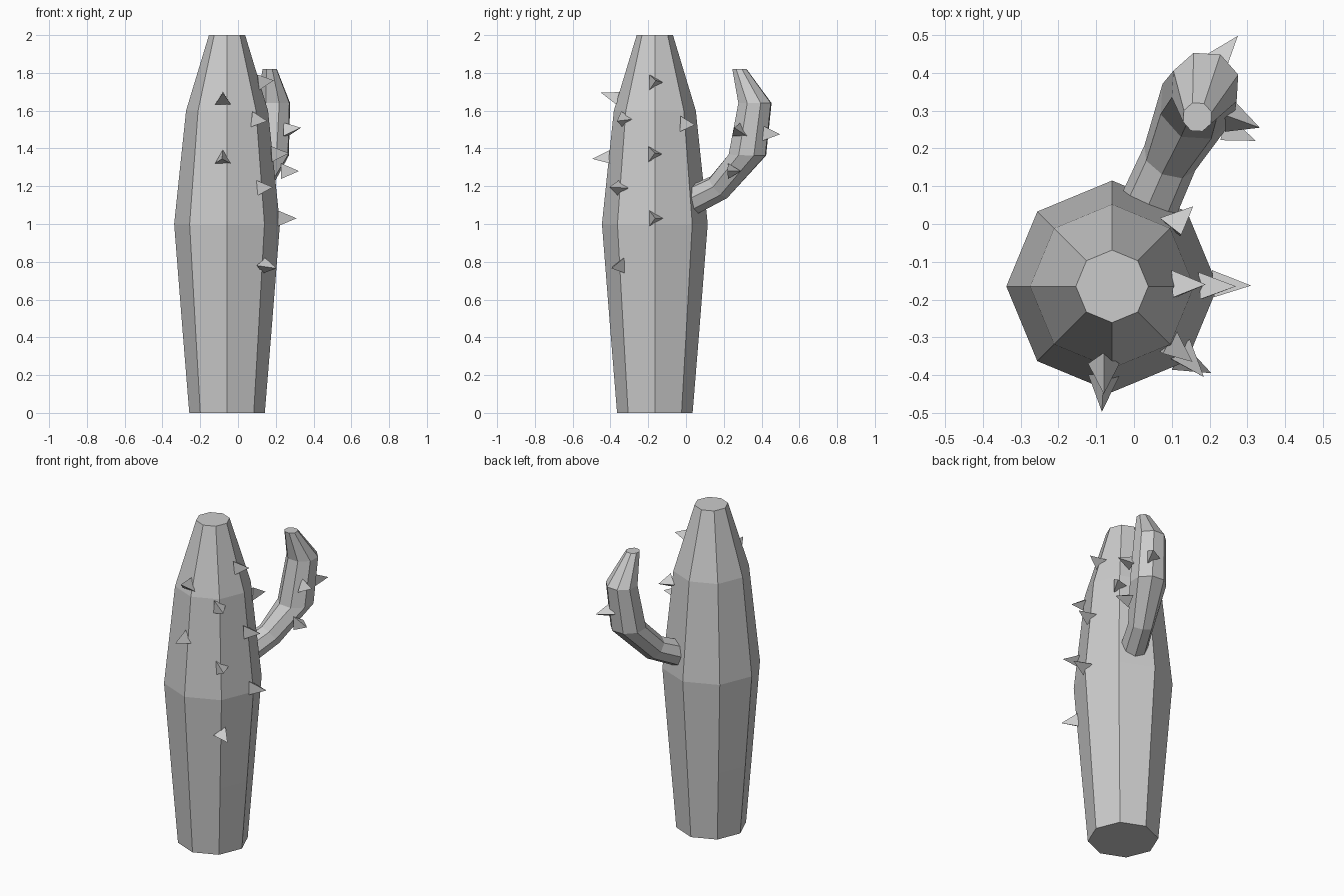
import bpy, bmesh, math
from mathutils import Vector

if "Cube" in bpy.data.objects:
    bpy.data.objects.remove(bpy.data.objects["Cube"])


def finish(name, bm):
    bmesh.ops.recalc_face_normals(bm, faces=bm.faces[:])
    me = bpy.data.meshes.new(name)
    bm.to_mesh(me)
    bm.free()
    ob = bpy.data.objects.new(name, me)
    bpy.context.collection.objects.link(ob)
    return ob


def frame(axis):
    # two directions perpendicular to the axis; the first one is horizontal
    n = Vector(axis).normalized()
    u = Vector((-n.y, n.x, 0))
    u = u.normalized() if u.length > 1e-4 else Vector((1, 0, 0))
    return u, n.cross(u)


def loft(name, rings, sides=8):
    # rings: (centre, radius, first direction, second direction)
    bm = bmesh.new()
    loops = []
    for c, r, u, v in rings:
        angles = [2 * math.pi * i / sides for i in range(sides)]
        loops.append([bm.verts.new(Vector(c) + r * (math.cos(a) * u + math.sin(a) * v))
                      for a in angles])
    for a, b in zip(loops, loops[1:]):
        for i in range(sides):
            j = (i + 1) % sides
            bm.faces.new((a[i], a[j], b[j], b[i]))
    bm.faces.new(loops[0])
    bm.faces.new(loops[-1])
    return finish(name, bm)


# Trunk
X, Y = Vector((1, 0, 0)), Vector((0, 1, 0))
profile = [(0, 0.2), (0.43, 0.235), (1.0, 0.28), (1.6, 0.217), (2.0, 0.096)]
loft("trunk", [((-0.058, -0.165, z), r, X, Y) for z, r in profile])

# Curved arm: centre, radius, tilt of the ring's axis above horizontal
heading = math.radians(64)
side = Vector((-math.sin(heading), math.cos(heading), 0))
arm = [((0.037, 0.045, 1.13), 0.078, 15),
       ((0.095, 0.175, 1.195), 0.075, 40),
       ((0.17, 0.325, 1.365), 0.105, 88),
       ((0.188, 0.365, 1.64), 0.093, 90),
       ((0.168, 0.283, 1.82), 0.04, 90)]
rings = []
for c, r, tilt in arm:
    t = math.radians(tilt)
    n = Vector((math.cos(heading) * math.cos(t), math.sin(heading) * math.cos(t), math.sin(t)))
    rings.append((c, r, side, n.cross(side)))
loft("arm", rings)

# Three-sided spikes: base centre, tip, roll in degrees
spikes = [
    ((-0.08, -0.36, 1.655), (-0.08, -0.45, 1.695), 90),
    ((-0.08, -0.40, 1.345), (-0.085, -0.497, 1.345), 90),
    ((0.085, -0.32, 1.555), (0.155, -0.365, 1.545), 0),
    ((0.115, -0.34, 1.19), (0.185, -0.405, 1.195), 0),
    ((0.125, -0.345, 0.78), (0.205, -0.395, 0.765), 180),
    ((0.105, -0.17, 1.75), (0.19, -0.16, 1.76), 0),
    ((0.175, -0.175, 1.37), (0.27, -0.165, 1.375), 0),
    ((0.21, -0.17, 1.03), (0.31, -0.163, 1.03), 0),
    ((0.105, -0.015, 1.53), (0.157, 0.047, 1.525), 0),
    ((0.25, 0.285, 1.49), (0.333, 0.255, 1.51), 90),
    ((0.235, 0.245, 1.28), (0.322, 0.22, 1.28), 0),
    ((0.22, 0.415, 1.48), (0.275, 0.498, 1.475), 0),
]
for k, (base, tip, roll) in enumerate(spikes):
    bm = bmesh.new()
    u, v = frame(Vector(tip) - Vector(base))
    ring = []
    for i in range(3):
        a = math.radians(roll + 120 * i)
        ring.append(bm.verts.new(Vector(base) + 0.048 * (math.cos(a) * u + math.sin(a) * v)))
    top = bm.verts.new(tip)
    bm.faces.new(ring)
    for i in range(3):
        bm.faces.new((ring[i], ring[(i + 1) % 3], top))
    finish(f"spike_{k + 1}", bm)
